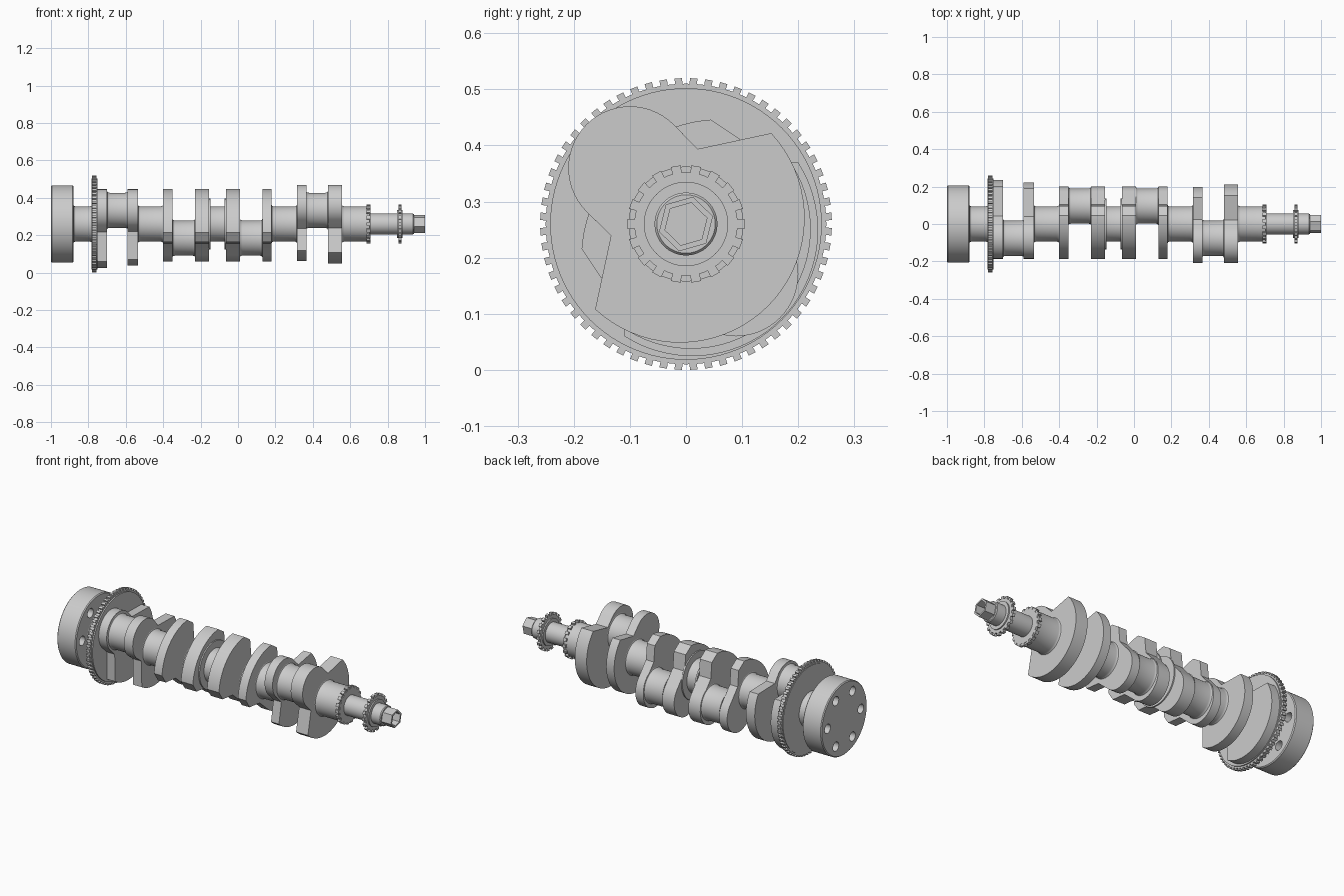
import bpy, bmesh
from math import sin, cos, pi, atan2, hypot, radians

if "Cube" in bpy.data.objects:
    bpy.data.objects.remove(bpy.data.objects["Cube"])

AXIS_Z = 0.26      # height of the rotation axis
S = 0.5 ** 0.5


def finish(name, bm):
    bmesh.ops.recalc_face_normals(bm, faces=bm.faces)
    me = bpy.data.meshes.new(name)
    bm.to_mesh(me)
    bm.free()
    ob = bpy.data.objects.new(name, me)
    bpy.context.collection.objects.link(ob)
    return ob


def prism(name, pts, x0, x1):
    """Extrude a (y, z about the axis) outline along x."""
    bm = bmesh.new()
    rings = [[bm.verts.new((x, y, z + AXIS_Z)) for y, z in pts] for x in (x0, x1)]
    n = len(pts)
    for r in rings:
        bm.faces.new(r)
    for i in range(n):
        j = (i + 1) % n
        bm.faces.new((rings[0][i], rings[0][j], rings[1][j], rings[1][i]))
    return finish(name, bm)


def lathe(name, profile, cy=0.0, cz=0.0, n=64):
    """Revolve an (x, radius) profile round an axis parallel to x, with capped ends."""
    bm = bmesh.new()
    rings = [[bm.verts.new((x, cy + r * cos(2 * pi * i / n), AXIS_Z + cz + r * sin(2 * pi * i / n)))
              for i in range(n)] for x, r in profile]
    for a, b in zip(rings, rings[1:]):
        for i in range(n):
            j = (i + 1) % n
            bm.faces.new((a[i], a[j], b[j], b[i]))
    bm.faces.new(rings[0])
    bm.faces.new(rings[-1])
    return finish(name, bm)


def journal(name, x0, x1, cy=0.0, cz=0.0, r=0.094):
    """Bearing journal with a small fillet at both ends."""
    f = 0.014
    fil = [(f * (1 - cos(t)), r + f * 0.6 * (1 - sin(t))) for t in (0, pi / 6, pi / 3, pi / 2)]
    prof = [(x0 + a, b) for a, b in fil] + [(x1 - a, b) for a, b in reversed(fil)]
    return lathe(name, prof, cy, cz)


def web(name, x0, x1, flip, lobe_u, lobe_r, side, far):
    """Crank web: rounded pin lobe towards +u, counterweight arc reaching u = -far."""
    pu, pv = side[-1]
    c = (pu * pu + pv * pv - far * far) / (2 * (far + pu))    # arc centre on u
    rad, a0 = far + c, atan2(pv, pu - c)
    half = [(lobe_u + lobe_r * cos(t), lobe_r * sin(t))
            for t in [radians(90) * i / 14 for i in range(15)]]
    half += side
    half += [(c + rad * cos(a0 + (pi - a0) * i / 18), rad * sin(a0 + (pi - a0) * i / 18))
             for i in range(1, 19)]
    uv = half + [(u, -v) for u, v in reversed(half[1:-1])]
    return prism(name, [(flip * S * (-u + v), flip * S * (u + v)) for u, v in uv], x0, x1)


def gear(name, x0, x1, n, r_in, r_out, duty=0.5):
    """Disc with square teeth and a gap at the top."""
    pts = []
    for i in range(n):
        a, h = pi / 2 + (i + 0.5) * 2 * pi / n, pi / n * duty
        w = pi / n
        for r, t in ((r_in, a - w), (r_in, a - h), (r_out, a - h), (r_out, a + h), (r_in, a + h)):
            pts.append((r * cos(t), r * sin(t)))
    return prism(name, pts, x0, x1)


# rear flange with six through bolt holes
flange = lathe("rear_flange", [(-1.0, 0.202), (-0.995, 0.207), (-0.885, 0.207), (-0.88, 0.202)], n=96)
for i in range(6):
    a = i * pi / 3
    cut = lathe("hole_cutter", [(-1.1, 0.026), (-0.8, 0.026)], 0.15 * cos(a), 0.15 * sin(a), 24)
    mod = flange.modifiers.new("hole", 'BOOLEAN')
    mod.operation, mod.solver, mod.object = 'DIFFERENCE', 'EXACT', cut
    bpy.context.view_layer.objects.active = flange
    bpy.ops.object.modifier_apply(modifier=mod.name)
    bpy.data.objects.remove(cut)

# timing wheel behind the first web
gear("timing_wheel", -0.78, -0.757, 60, 0.25, 0.26)
lathe("timing_wheel_hub", [(-0.783, 0.242), (-0.75, 0.242)], n=96)

# main journals along the axis
for i, (a, b) in enumerate([(-0.88, -0.78), (-0.535, -0.40), (-0.155, -0.065), (0.18, 0.315), (0.555, 0.705)]):
    journal("main_journal_%d" % (i + 1), a, b)

# thrust collars either side of the centre journal
lathe("thrust_collar_rear", [(-0.157, 0.135), (-0.148, 0.135)])
lathe("thrust_collar_front", [(-0.072, 0.135), (-0.063, 0.135)])

# crank pins: outer pair up and forward, inner pair opposite
for i, (a, b, s) in enumerate([(-0.70, -0.59, 1), (-0.35, -0.23, -1), (0.01, 0.13, -1), (0.365, 0.48, 1)]):
    if s > 0:
        journal("crank_pin_%d" % (i + 1), a, b, -0.076, 0.073)
    else:
        journal("crank_pin_%d" % (i + 1), a, b, 0.096, -0.075)

# counterweighted webs
big = [(0.05, 0.11), (-0.064, 0.219)]
half_disc = [(0.08, 0.109), (0.007, 0.222)]
inner = [(0.03, 0.118), (-0.04, 0.175), (-0.1, 0.163)]
web("web_1", -0.75, -0.70, 1, 0.105, 0.112, big, 0.24)
web("web_2", -0.59, -0.535, 1, 0.105, 0.112, [(u * .95, v * .95) for u, v in big], 0.226)
for i, (a, b) in enumerate([(-0.40, -0.35), (-0.23, -0.155), (-0.065, 0.01), (0.13, 0.18)]):
    web("web_%d" % (i + 3), a, b, -1, 0.126, 0.111, inner, 0.161)
web("web_7", 0.315, 0.365, 1, 0.141, 0.11, [(0.075, 0.109), (0.007, 0.208)], 0.195)
web("web_8", 0.48, 0.555, 1, 0.141, 0.11, half_disc, 0.207)

# nose: toothed collar, stepped shaft and drive sprocket
gear("nose_collar_teeth", 0.688, 0.708, 18, 0.092, 0.105)
lathe("nose_shaft", [(0.70, 0.056), (0.935, 0.056), (0.94, 0.052)])
gear("nose_sprocket", 0.857, 0.873, 18, 0.092, 0.105)
lathe("sprocket_boss", [(0.85, 0.075), (0.88, 0.075)])

# hollow hexagonal drive end
bm = bmesh.new()
rings = [[bm.verts.new((x, r * cos(radians(16 + 60 * i)), AXIS_Z + r * sin(radians(16 + 60 * i))))
          for i in range(6)] for x, r in ((0.93, 0.05), (1.0, 0.05), (1.0, 0.039), (0.95, 0.039))]
for a, b in zip(rings, rings[1:]):
    for i in range(6):
        j = (i + 1) % 6
        bm.faces.new((a[i], a[j], b[j], b[i]))
bm.faces.new(rings[0])
bm.faces.new(rings[-1])
finish("hex_drive_end", bm)

# smooth round faces, keep edges sharp
for ob in bpy.context.scene.objects:
    ob.select_set(True)
bpy.context.view_layer.objects.active = flange
bpy.ops.object.shade_smooth_by_angle(angle=radians(25))
